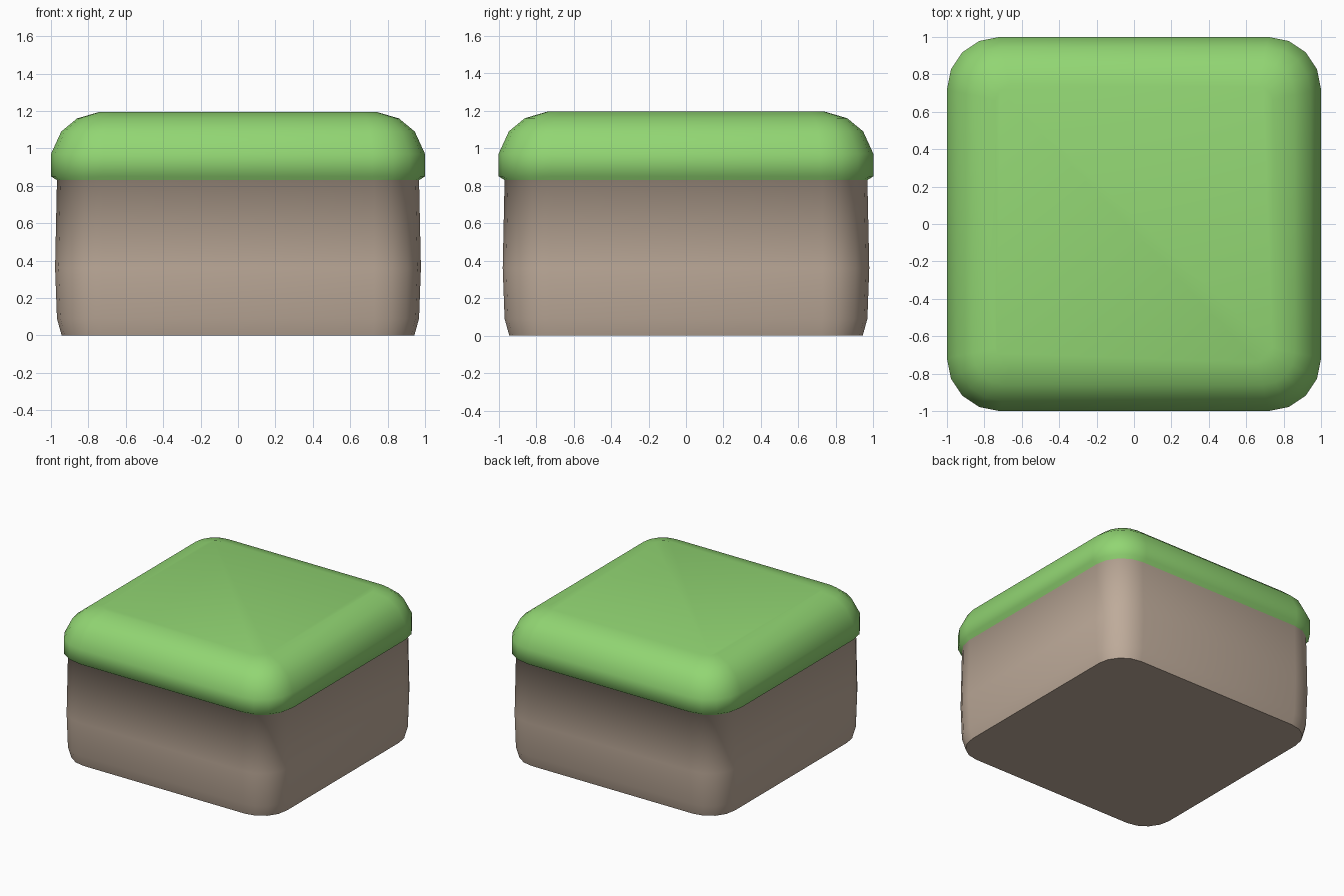
import bpy, bmesh, math

if "Cube" in bpy.data.objects:
    bpy.data.objects.remove(bpy.data.objects["Cube"])


def material(name, rgb):
    m = bpy.data.materials.new(name)
    m.diffuse_color = (*rgb, 1)
    m.use_nodes = True
    m.node_tree.nodes["Principled BSDF"].inputs["Base Color"].default_value = m.diffuse_color
    return m


grass = material("grass green", (0.287, 0.672, 0.171))
dirt = material("dirt brown", (0.515, 0.407, 0.323))


def rounded_ring(bm, half, radius, z, seg=4):
    """One rounded-square loop of vertices at height z."""
    verts = []
    for q in range(4):
        cx = (half - radius) * (1 if q in (0, 3) else -1)
        cy = (half - radius) * (1 if q in (0, 1) else -1)
        for i in range(seg + 1):
            a = math.radians(90 * q + 90 * i / seg)
            verts.append(bm.verts.new((cx + radius * math.cos(a),
                                       cy + radius * math.sin(a), z)))
    return verts


# half width, corner radius, height
profile = [
    # dirt body
    (0.943, 0.22, 0.0), (0.968, 0.24, 0.09), (0.978, 0.25, 0.36),
    (0.968, 0.24, 0.83),
    # grass cap: lip, side, rounded top edge
    (1.0, 0.28, 0.85), (1.0, 0.28, 0.97), (0.945, 0.24, 1.09),
    (0.86, 0.17, 1.16), (0.74, 0.08, 1.195),
]

bm = bmesh.new()
rings = [rounded_ring(bm, *p) for p in profile]
for k, (lo, hi) in enumerate(zip(rings, rings[1:])):
    n = len(lo)
    for i in range(n):
        j = (i + 1) % n
        f = bm.faces.new((lo[i], lo[j], hi[j], hi[i]))
        f.smooth = True
        f.material_index = 1 if k < 3 else 0

# flat underside and grassy top
bottom = bm.faces.new(rings[0][::-1])
bottom.material_index = 1
top = bm.faces.new(rings[-1])
top.smooth = True
for e in bottom.edges:
    e.smooth = False

mesh = bpy.data.meshes.new("ground_block")
bm.to_mesh(mesh)
bm.free()
mesh.materials.append(grass)
mesh.materials.append(dirt)
block = bpy.data.objects.new("ground_block", mesh)
bpy.context.collection.objects.link(block)
